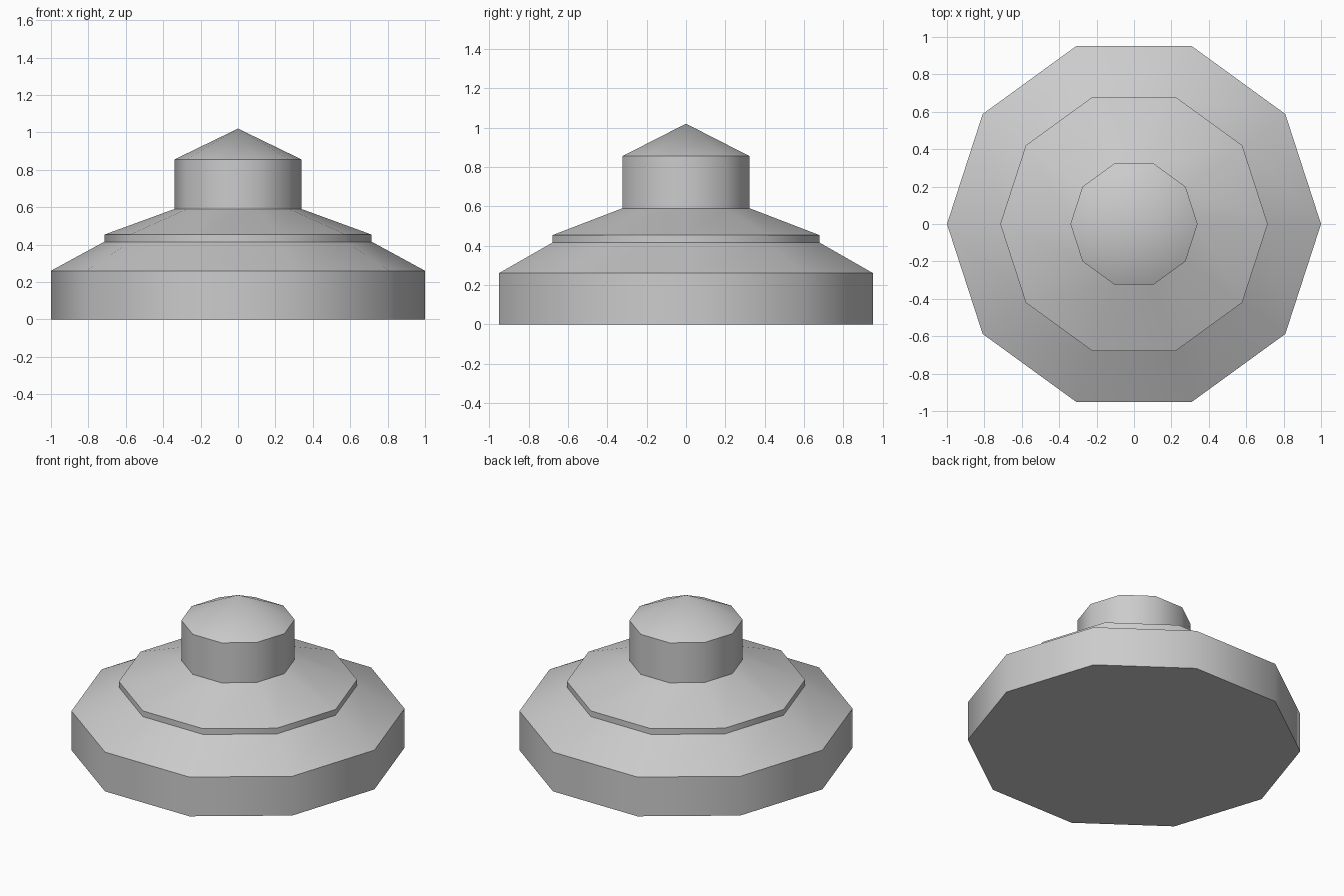
import bpy, bmesh
from math import cos, sin, pi, radians

if "Cube" in bpy.data.objects:
    bpy.data.objects.remove(bpy.data.objects["Cube"])

SIDES = 10
# Outer profile (radius, height): rim wall, lower slope, step, upper slope, neck
PROFILE = [(1.0, 0.0), (1.0, 0.26), (0.715, 0.415), (0.715, 0.453),
           (0.34, 0.59), (0.34, 0.855)]
TIP_HEIGHT = 1.02

bm = bmesh.new()
rings = [[bm.verts.new((r * cos(2 * pi * i / SIDES), r * sin(2 * pi * i / SIDES), z))
          for i in range(SIDES)] for r, z in PROFILE]

# Walls and sloped tiers
for low, high in zip(rings, rings[1:]):
    for i in range(SIDES):
        j = (i + 1) % SIDES
        bm.faces.new((low[i], low[j], high[j], high[i]))

# Flat underside and pointed cap
bm.faces.new(rings[0][::-1])
tip = bm.verts.new((0, 0, TIP_HEIGHT))
for i in range(SIDES):
    bm.faces.new((rings[-1][i], rings[-1][(i + 1) % SIDES], tip))

mesh = bpy.data.meshes.new("stepped_lid")
bm.to_mesh(mesh)
bm.free()
lid = bpy.data.objects.new("stepped_lid", mesh)
bpy.context.collection.objects.link(lid)

# Smooth around the sides, crisp between tiers
bpy.context.view_layer.objects.active = lid
lid.select_set(True)
bpy.ops.object.shade_smooth_by_angle(angle=radians(40))
